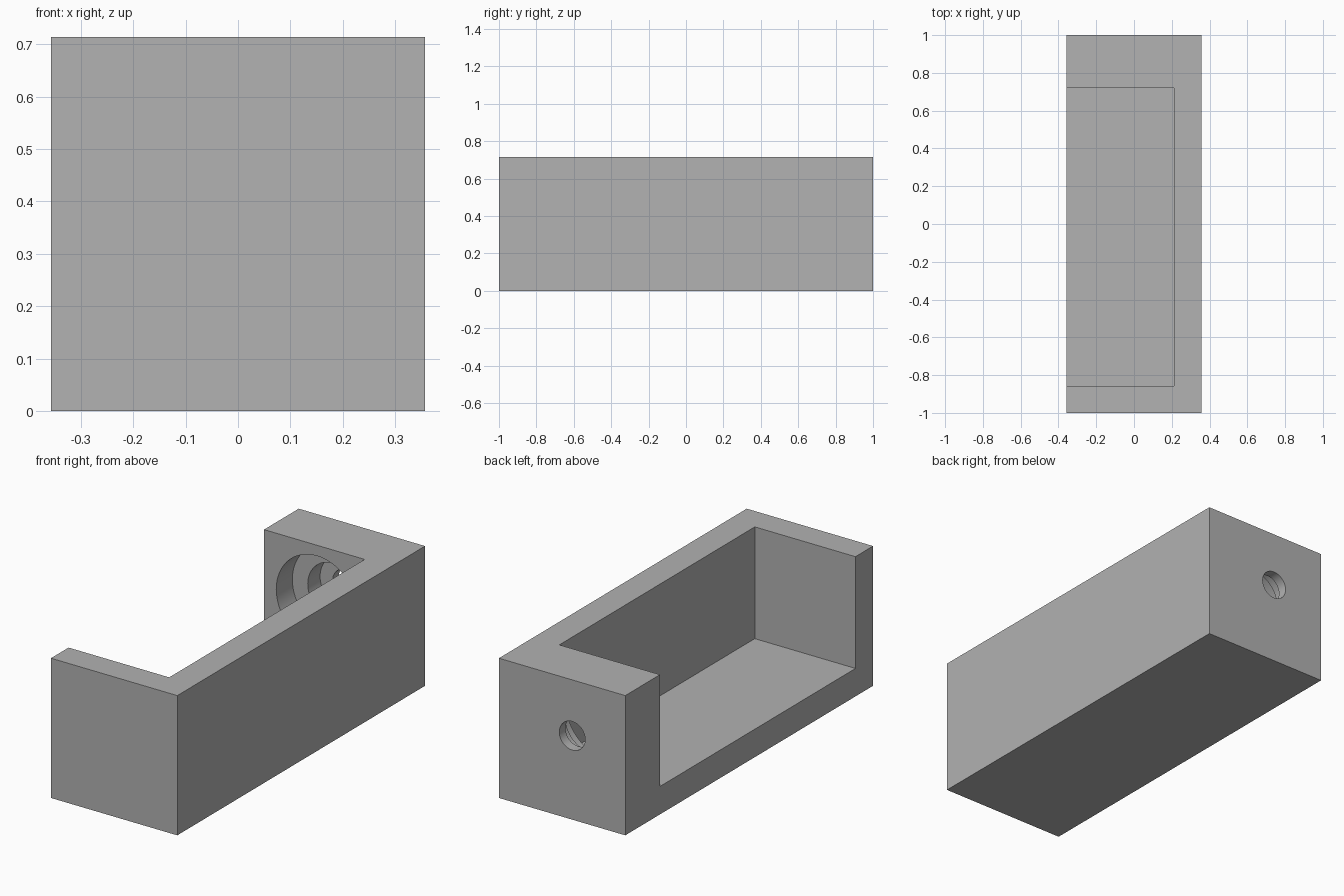
import bpy, bmesh, math
from mathutils import Vector

if "Cube" in bpy.data.objects:
    bpy.data.objects.remove(bpy.data.objects["Cube"])

W, L, H = 0.357, 1.0, 0.714      # half width, half length, height
FLOOR = 0.143
BORE_X, BORE_Z = -0.057, 0.4285

grey = bpy.data.materials.new("plain_grey")
grey.diffuse_color = (0.445, 0.445, 0.445, 1)
grey.use_nodes = True
grey.node_tree.nodes["Principled BSDF"].inputs["Base Color"].default_value = grey.diffuse_color


def finish(bm, name):
    bmesh.ops.recalc_face_normals(bm, faces=bm.faces)
    me = bpy.data.meshes.new(name)
    bm.to_mesh(me)
    bm.free()
    ob = bpy.data.objects.new(name, me)
    me.materials.append(grey)
    bpy.context.collection.objects.link(ob)
    return ob


def box(name, lo, hi):
    bm = bmesh.new()
    bmesh.ops.create_cube(bm, size=1)
    lo, hi = Vector(lo), Vector(hi)
    for v in bm.verts:
        v.co = (lo + hi) / 2 + v.co * (hi - lo)
    return finish(bm, name)


def stepped_bore(name, profile, n=64):
    """Revolve (radius, y) pairs about an axis parallel to y, with capped ends."""
    bm = bmesh.new()
    rings = []
    for r, y in profile:
        rings.append([bm.verts.new((BORE_X + r * math.cos(2 * math.pi * i / n), y,
                                    BORE_Z + r * math.sin(2 * math.pi * i / n)))
                      for i in range(n)])
    for a, b in zip(rings, rings[1:]):
        for i in range(n):
            j = (i + 1) % n
            bm.faces.new((a[i], a[j], b[j], b[i]))
    bm.faces.new(rings[0])
    bm.faces.new(rings[-1])
    return finish(bm, name)


# Outer block
housing = box("housing", (-W, -L, 0), (W, L, H))

# Tray pocket, open at the top and on the left side
pocket = box("pocket_cutter", (-W - 0.2, -0.858, FLOOR), (0.212, 0.72, H + 0.2))

# Counterbored hole through the thick end wall
bore = stepped_bore("bore_cutter", [(0.231, 0.6), (0.231, 0.85), (0.144, 0.85),
                                    (0.144, 0.95), (0.073, 0.95), (0.073, 1.1)])

bpy.context.view_layer.objects.active = housing
for cutter in (pocket, bore):
    cutter.hide_render = True
    mod = housing.modifiers.new(cutter.name, 'BOOLEAN')
    mod.operation = 'DIFFERENCE'
    mod.solver = 'EXACT'
    mod.object = cutter
    bpy.ops.object.modifier_apply(modifier=mod.name)
    bpy.data.objects.remove(cutter)

# Smooth bore walls, crisp edges
bpy.ops.object.select_all(action='DESELECT')
housing.select_set(True)
bpy.ops.object.shade_smooth_by_angle(angle=math.radians(30))
